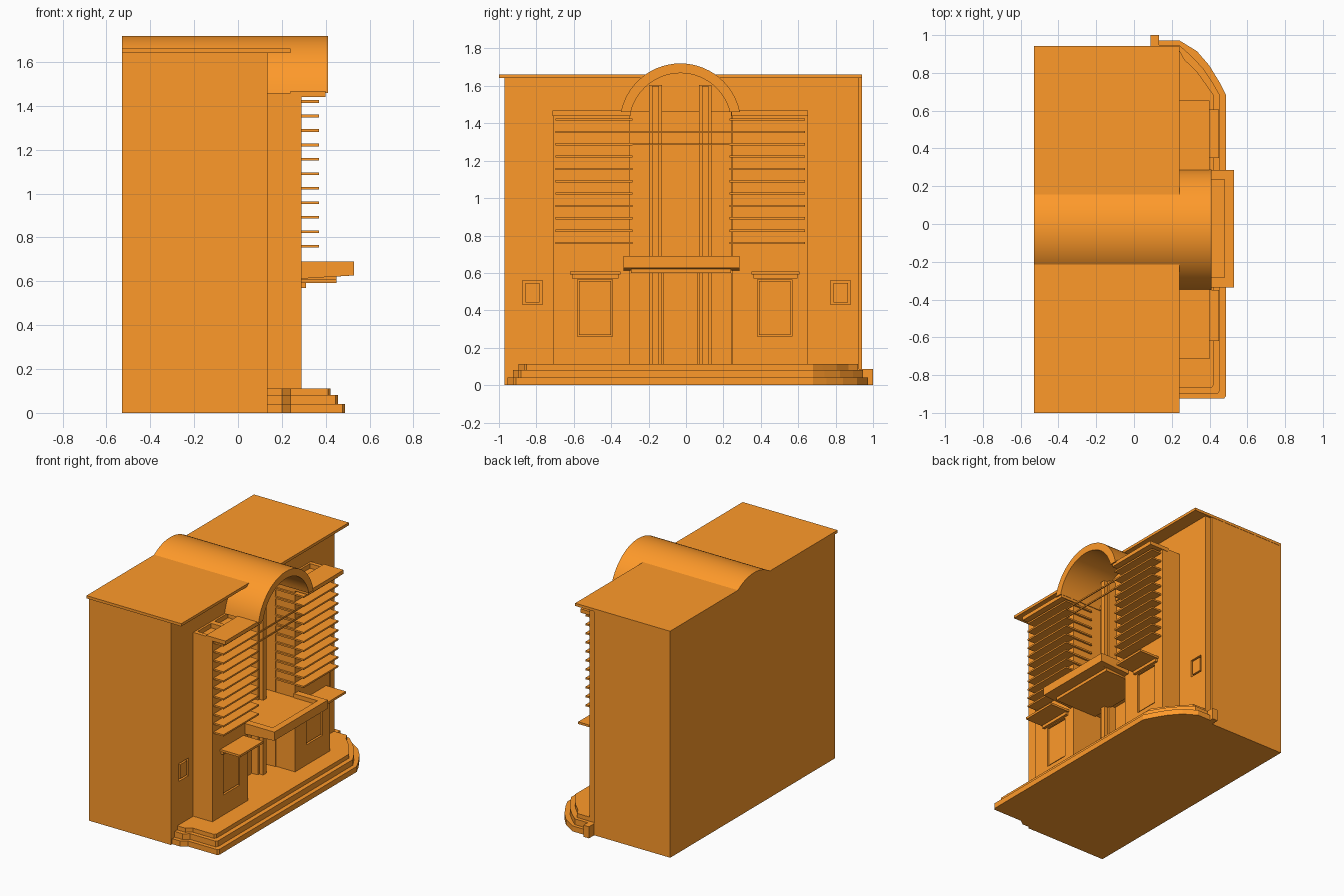
import bpy, bmesh, math

if "Cube" in bpy.data.objects:
    bpy.data.objects.remove(bpy.data.objects["Cube"])

AXIS = -0.03      # y of the arch centre line
ARCH_Z = 1.395    # arch centre height

orange = bpy.data.materials.new('orange')
orange.diffuse_color = (1.0, 0.323, 0.023, 1)
orange.use_nodes = True
orange.node_tree.nodes["Principled BSDF"].inputs["Base Color"].default_value = orange.diffuse_color


def prism(name, pts, axis, lo, hi):
    """Extrude a 2D profile along x (pts = y,z), y (pts = x,z) or z (pts = x,y)."""
    place = {'x': lambda a, b, h: (h, a, b),
             'y': lambda a, b, h: (a, h, b),
             'z': lambda a, b, h: (a, b, h)}[axis]
    bm = bmesh.new()
    rings = [[bm.verts.new(place(a, b, h)) for a, b in pts] for h in (lo, hi)]
    n = len(pts)
    for r in rings:
        bm.faces.new(r)
    for i in range(n):
        j = (i + 1) % n
        bm.faces.new((rings[0][i], rings[0][j], rings[1][j], rings[1][i]))
    bmesh.ops.recalc_face_normals(bm, faces=bm.faces)
    me = bpy.data.meshes.new(name)
    bm.to_mesh(me)
    bm.free()
    me.materials.append(orange)
    ob = bpy.data.objects.new(name, me)
    bpy.context.collection.objects.link(ob)
    return ob


def box(name, x, y, z):
    return prism(name, [(x[0], y[0]), (x[1], y[0]), (x[1], y[1]), (x[0], y[1])], 'z', *z)


def cut(ob, *cutters):
    for c in cutters:
        m = ob.modifiers.new('cut', 'BOOLEAN')
        m.operation, m.solver, m.object = 'DIFFERENCE', 'EXACT', c
    bpy.context.view_layer.update()
    dg = bpy.context.evaluated_depsgraph_get()
    me = bpy.data.meshes.new_from_object(ob.evaluated_get(dg))
    ob.modifiers.clear()
    ob.data = me
    for c in cutters:
        bpy.data.objects.remove(c)


def arc(r, z_end, n=28):
    """Arc over the entrance, from the -y end to the +y end."""
    a0 = math.asin((z_end - ARCH_Z) / r)
    return [(AXIS - r * math.cos(a), ARCH_Z + r * math.sin(a))
            for a in (a0 + (math.pi - 2 * a0) * i / n for i in range(n + 1))]


def smooth(ob):
    bpy.ops.object.select_all(action='DESELECT')
    ob.select_set(True)
    bpy.context.view_layer.objects.active = ob
    bpy.ops.object.shade_smooth_by_angle(angle=math.radians(30))


def arch_cutter():
    pts = [(AXIS - 0.27, 0.11)] + [(AXIS - 0.27, 1.46)] + arc(0.295, 1.46)
    return prism('arch_cutter', pts + [(AXIS + 0.27, 1.46), (AXIS + 0.27, 0.11)], 'x', 0.05, 0.3)


# Main block and thin front wall with the tall arched recess
body = box('main_block', (-0.53, 0.09), (-0.97, 0.94), (0, 1.645))
cut(body, arch_cutter())
wall = box('front_wall', (0.085, 0.135), (-0.971, 0.925), (0, 1.645))
niches = [(-0.874, -0.767), (0.773, 0.88)]
cut(wall, arch_cutter(), *[box('niche_cutter', (0.11, 0.2), n, (0.43, 0.56)) for n in niches])
for a, b in niches:
    box('niche_panel', (0.1, 0.134), (a + 0.015, b - 0.015), (0.443, 0.547))

# Roof slabs either side of the vault
for a, b in ((-1.0, -0.2), (0.14, 0.942)):
    box('roof_slab', (-0.53, 0.24), (a, b), (1.642, 1.662))

# Barrel vault: solid at the back, open shell at the front
smooth(prism('vault_back', arc(0.325, 1.46), 'x', -0.53, 0.06))
smooth(prism('vault_shell', arc(0.325, 1.46) + arc(0.273, 1.46)[::-1], 'x', 0.05, 0.41))

# Stepped pilasters inside the recess
for s in (-1, 1):
    c = AXIS + s * 0.133
    box('pilaster', (0.04, 0.115), (c - 0.034, c + 0.034), (0.1, 1.605))
    box('pilaster_face', (0.11, 0.145), (c - 0.018, c + 0.018), (0.1, 1.6))
box('door_panel', (0.04, 0.065), (-0.12, 0.065), (0.1, 0.61))

# Projecting wings: (outer y, inner y, window span, canopy span)
wings = [(-0.712, -0.3, (-0.58, -0.394), (-0.62, -0.35)),
         (0.65, 0.247, (0.382, 0.566), (0.35, 0.607))]
for outer, inner, win, canopy in wings:
    lo, hi = min(outer, inner), max(outer, inner)
    s = 1 if inner > outer else -1
    mid = (lo + hi) / 2
    wing = box('wing', (0.12, 0.29), (lo, hi), (0.1, 1.46))
    cut(wing,
        box('window_cutter', (0.27, 0.4), win, (0.26, 0.565)),
        box('pocket_cutter', (0.15, 0.238), (lo + 0.03, mid - 0.02), (1.4, 1.6)),
        box('pocket_cutter', (0.15, 0.238), (mid + 0.02, hi - 0.03), (1.4, 1.6)))
    # window pane set inside a narrow reveal
    box('window_pane', (0.26, 0.284), (win[0] + 0.008, win[1] - 0.008), (0.268, 0.557))
    # window canopy
    box('canopy_support', (0.28, 0.31), (canopy[0] + 0.01, canopy[1] - 0.01), (0.57, 0.595))
    box('canopy', (0.28, 0.45), canopy, (0.592, 0.608))
    # cap slab over the louvres
    box('wing_cap', (0.24, 0.4), (lo - 0.003, hi + 0.003), (1.44, 1.468))
    # louvres on the front and wrapping the inner face
    for i in range(11):
        z = 0.76 + i * 0.066
        y0, y1 = sorted((outer + s * 0.015, inner + s * 0.014))
        box('louvre', (0.135, 0.37), (y0, y1), (z - 0.006, z + 0.006))

# Thin rails crossing the arch opening
for z in (1.288, 1.354):
    box('cross_rail', (0.36, 0.368), (-0.68, 0.62), (z - 0.005, z + 0.005))

# Balcony tray
prism('balcony_floor', [(0.05, 0.612), (0.29, 0.612), (0.53, 0.627), (0.53, 0.66), (0.05, 0.66)],
      'y', AXIS - 0.27, AXIS + 0.27)
prism('balcony_front', [(0.48, 0.624), (0.53, 0.627), (0.53, 0.69), (0.48, 0.69)], 'y', -0.335, 0.285)
for a, b in ((-0.335, -0.282), (0.235, 0.285)):
    prism('balcony_side', [(0.285, 0.612), (0.53, 0.627), (0.53, 0.69), (0.285, 0.69)], 'y', a, b)
box('balcony_soffit', (0.1, 0.45), (-0.295, 0.24), (0.6, 0.622))

# Three nested entrance steps with one rounded end
for name, d, lo, hi in (('step_lower', 0, 0, 0.04), ('step_middle', 0.032, 0.03, 0.082),
                        ('step_upper', 0.065, 0.07, 0.112)):
    xf, yb, yt = 0.488 - d, -0.925 + d * 0.9, 0.972 - d * 0.8
    pts = [(0.1, yb - 0.03), (0.2, yb - 0.03), (0.24, yb), (xf - 0.012, yb), (xf, yb + 0.015),
           (xf, 0.68), (xf - 0.035, 0.75 - d * 0.3), (xf - 0.09, 0.84 - d * 0.5),
           (xf - 0.155, 0.915 - d * 0.7), (0.24, yt), (0.1, yt)]
    prism(name, pts, 'z', lo, hi)

# Plinth block at the rounded end of the steps
box('plinth_block', (0.087, 0.132), (0.92, 1.0), (0, 0.085))
